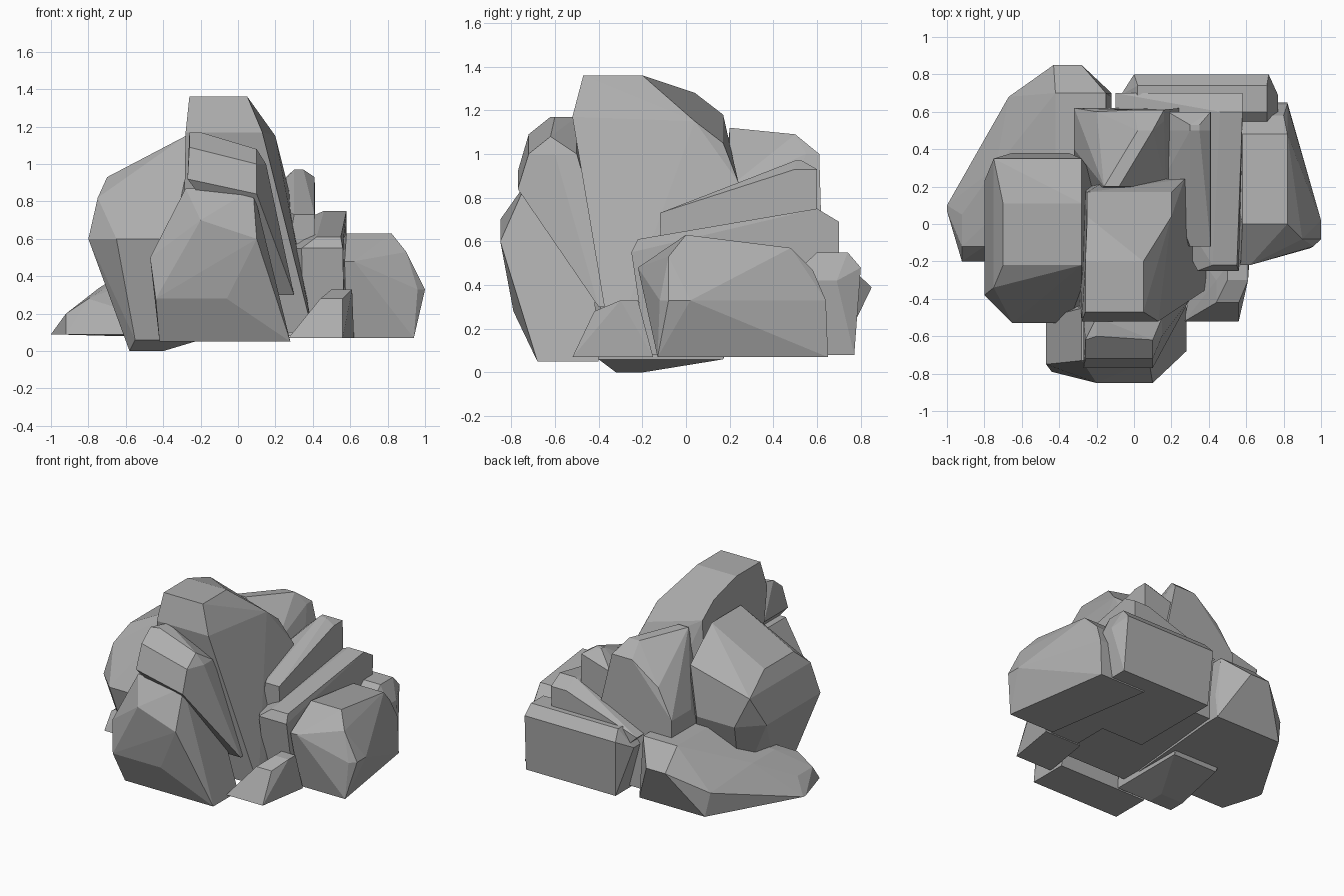
import bpy
import bmesh

# Remove the default cube
default_cube = bpy.data.objects.get("Cube")
if default_cube:
    bpy.data.objects.remove(default_cube, do_unlink=True)

# Single stone colour
shade = 0.42
stone_colour = (shade, shade, shade, 1)
stone = bpy.data.materials.new("grey_stone")
stone.use_nodes = True
stone.diffuse_color = stone_colour
shader = next(node for node in stone.node_tree.nodes if node.type == 'BSDF_PRINCIPLED')
shader.inputs["Base Color"].default_value = stone_colour
shader.inputs["Roughness"].default_value = 0.9


def ring(width, depth, height, lean=0, rise=0, skew=0, cut=0):
    """Cross-section of a rock: a rectangle that may be tilted, skewed or corner-cut.

    lean lifts the +x side, rise lifts the back, skew shifts the back along x.
    """
    left, right = width
    front, back = depth
    corners = []
    for x, inward_x, lift in ((left, cut, 0), (right, -cut, lean)):
        for y, inward_y, is_back in ((front, cut, False), (back, -cut, True)):
            z = height + lift + rise * is_back
            shifted = x + skew * is_back
            corners.append((shifted + inward_x, y, z))
            corners.append((shifted, y + inward_y, z))
    return corners


def boulder(name, *sections):
    """Faceted rock: the convex skin stretched over its cross-sections."""
    bm = bmesh.new()
    for section in sections:
        for corner in section:
            bm.verts.new(corner)
    bmesh.ops.remove_doubles(bm, verts=bm.verts[:], dist=0.001)
    bmesh.ops.convex_hull(bm, input=bm.verts[:])
    buried = [vert for vert in bm.verts if not vert.link_faces]
    bmesh.ops.delete(bm, geom=buried, context='VERTS')
    # Merge nearly coplanar triangles into broad chiselled facets
    bmesh.ops.dissolve_limit(bm, angle_limit=0.05, verts=bm.verts[:], edges=bm.edges[:])
    bmesh.ops.recalc_face_normals(bm, faces=bm.faces[:])
    mesh = bpy.data.meshes.new(name)
    bm.to_mesh(mesh)
    bm.free()
    mesh.materials.append(stone)
    rock = bpy.data.objects.new(name, mesh)
    bpy.context.scene.collection.objects.link(rock)


# Tall central rock that carries the summit
boulder(
    "summit_rock",
    ring(width=(-.3, .4), depth=(-.34, .2), height=.1),
    ring(width=(-.28, .13), depth=(-.52, .24), height=1.17, rise=-.3, skew=.14),
    ring(width=(-.26, .05), depth=(-.47, -.2), height=1.36),
    ring(width=(-.25, .2), depth=(.04, .17), height=1.28, lean=-.13, rise=-.1),
)

# Slanted slab leaning on the front of the summit
boulder(
    "front_slab",
    ring(width=(.2, .3), depth=(-.4, -.3), height=.3),
    ring(width=(-.27, .1), depth=(-.77, -.5), height=.92, lean=-.08),
    ring(width=(-.26, .1), depth=(-.72, -.62), height=1.09, lean=-.09, rise=.08),
    ring(width=(-.2, .15), depth=(-.6, -.5), height=1.17, lean=-.17),
)

# Low rock bulging out at the front
boulder(
    "front_rock",
    ring(width=(-.42, .28), depth=(-.68, -.4), height=.05),
    ring(width=(-.44, -.06), depth=(-.79, -.6), height=.28),
    ring(width=(-.47, .15), depth=(-.75, -.5), height=.5),
    ring(width=(-.2, .1), depth=(-.85, -.7), height=.7, lean=-.1),
    ring(width=(-.28, .08), depth=(-.73, -.45), height=.87),
)

# Large rounded rock on the flank, undercut at its base
boulder(
    "flank_rock",
    ring(width=(-.58, -.4), depth=(-.32, -.2), height=0),
    ring(width=(-.55, -.2), depth=(-.4, .17), height=.06),
    ring(width=(-.8, -.2), depth=(-.53, .38), height=.6, cut=.15),
    ring(width=(-.75, -.28), depth=(-.34, .35), height=.82, lean=.12),
    ring(width=(-.7, -.28), depth=(-.22, .11), height=.93, lean=.22),
)

# Upright rock behind the summit
boulder(
    "rear_rock",
    ring(width=(-.32, .24), depth=(.1, .62), height=.1),
    ring(width=(-.32, .24), depth=(.4, .62), height=.65),
    ring(width=(-.2, .17), depth=(.2, .6), height=.85),
    ring(width=(-.16, -.08), depth=(.2, .5), height=1.12, rise=-.03, skew=.18),
    ring(width=(0, .16), depth=(.55, .61), height=1),
)

# Two tilted slabs fanning out beside the summit
boulder(
    "inner_fan_slab",
    ring(width=(.2, .42), depth=(-.1, .6), height=.1),
    ring(width=(.3, .41), depth=(-.12, .6), height=.73, rise=.05),
    ring(width=(.16, .41), depth=(.25, .6), height=.8),
    ring(width=(.18, .41), depth=(.5, .6), height=.86, lean=.07),
    ring(width=(.3, .35), depth=(.5, .53), height=.97),
)
boulder(
    "outer_fan_slab",
    ring(width=(.35, .57), depth=(-.18, .7), height=.08),
    ring(width=(-.1, .58), depth=(.6, .7), height=.5),
    ring(width=(.34, .56), depth=(-.25, -.1), height=.55),
    ring(width=(.42, .55), depth=(-.22, -.2), height=.61),
    ring(width=(.46, .58), depth=(.6, .7), height=.75, rise=-.06),
)

# Long low ledge along the back
boulder(
    "back_ledge",
    ring(width=(.02, .73), depth=(.1, .77), height=.08),
    ring(width=(-.07, .77), depth=(.6, .69), height=.42),
    ring(width=(0, .72), depth=(.7, .8), height=.48),
    ring(width=(.02, .71), depth=(.6, .74), height=.55),
)

# Broad rock on the outer side
boulder(
    "outer_rock",
    ring(width=(.58, .94), depth=(-.13, .65), height=.07, skew=-.12),
    ring(width=(.57, .62), depth=(-.22, 0), height=.48),
    ring(width=(.95, 1), depth=(-.08, .02), height=.33),
    ring(width=(.57, .96), depth=(-.12, .64), height=.33, skew=-.14),
    ring(width=(.58, .9), depth=(-.08, .58), height=.53, rise=-.06, skew=-.1),
    ring(width=(.58, .82), depth=(0, .48), height=.63, rise=-.06),
)

# Small wedge at the front corner
boulder(
    "corner_wedge",
    ring(width=(.27, .56), depth=(-.52, -.15), height=.07, skew=.06),
    ring(width=(.44, .56), depth=(-.42, -.3), height=.28),
    ring(width=(.5, .61), depth=(-.3, -.22), height=.33),
)

# Wide low rock spreading out at the back
boulder(
    "spreading_rock",
    ring(width=(-.92, -.2), depth=(-.2, .2), height=.09),
    ring(width=(-1, -.9), depth=(.07, .1), height=.09),
    ring(width=(-.92, -.8), depth=(-.12, .05), height=.2, lean=.08),
    ring(width=(-.64, -.12), depth=(.6, .7), height=.08),
    ring(width=(-.67, -.12), depth=(.5, .68), height=.25),
    ring(width=(-.43, -.28), depth=(.7, .85), height=.39),
    ring(width=(-.74, -.5), depth=(.05, .3), height=.34),
    ring(width=(-.42, -.15), depth=(.3, .7), height=.53),
)
